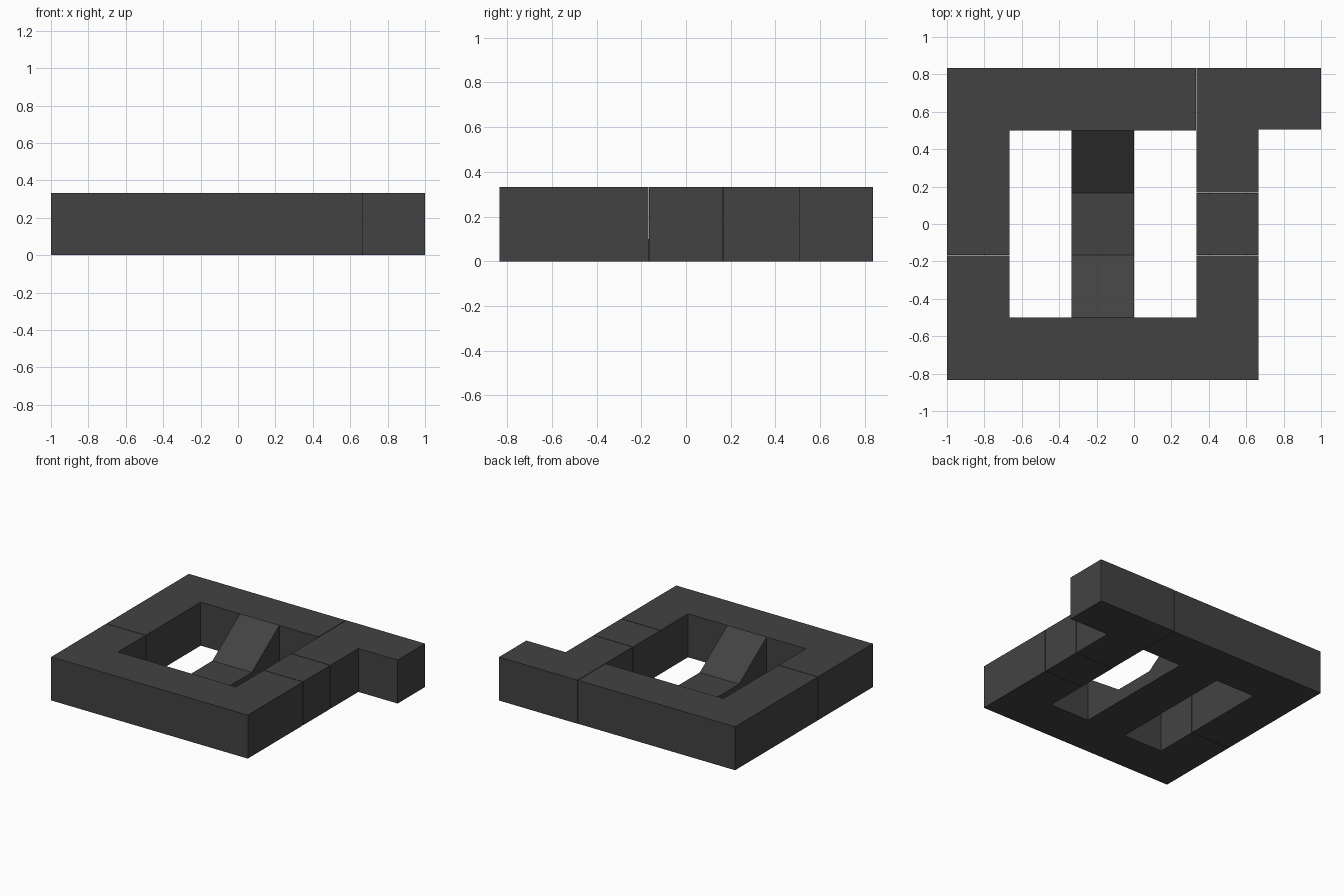
import bpy, bmesh
from mathutils import Matrix

if "Cube" in bpy.data.objects:
    bpy.data.objects.remove(bpy.data.objects["Cube"])

U = 1 / 3          # one block unit
H = U              # height of the blocks
G = 0.002          # half width of the fine joints between pieces

mat = bpy.data.materials.new("charcoal")
mat.diffuse_color = (0.055, 0.055, 0.055, 1)
mat.use_nodes = True
mat.node_tree.nodes["Principled BSDF"].inputs["Base Color"].default_value = mat.diffuse_color


def prism(name, pts, depth, matrix=Matrix()):
    """Extrude a flat outline along its local z by depth."""
    bm = bmesh.new()
    face = bm.faces.new([bm.verts.new((x, y, 0)) for x, y in pts])
    ext = bmesh.ops.extrude_face_region(bm, geom=[face])
    moved = [v for v in ext["geom"] if isinstance(v, bmesh.types.BMVert)]
    bmesh.ops.translate(bm, verts=moved, vec=(0, 0, depth))
    bmesh.ops.transform(bm, matrix=matrix, verts=bm.verts)
    bmesh.ops.recalc_face_normals(bm, faces=bm.faces)
    mesh = bpy.data.meshes.new(name)
    bm.to_mesh(mesh)
    bm.free()
    mesh.materials.append(mat)
    obj = bpy.data.objects.new(name, mesh)
    bpy.context.collection.objects.link(obj)
    return obj


Y0, Y1 = -2.5 * U, 2.5 * U    # front and back edges

# U-shaped front piece with two short arms
prism("front_piece", [
    (-1, Y0), (2 * U, Y0), (2 * U, -U / 2 - G), (U, -U / 2 - G), (U, -0.5),
    (-2 * U, -0.5), (-2 * U, -U / 2 - G), (-1, -U / 2 - G)], H)

# L-shaped back piece with the left arm
prism("back_left_piece", [
    (-1, -U / 2 + G), (-2 * U, -U / 2 + G), (-2 * U, 0.5),
    (U - G, 0.5), (U - G, Y1), (-1, Y1)], H)

# L-shaped piece overhanging to the right
prism("back_right_piece", [
    (U + G, U / 2 + G), (2 * U, U / 2 + G), (2 * U, 0.505), (1, 0.505),
    (1, Y1 + G), (U + G, Y1 + G)], H)

# single block between the right arms
prism("right_block", [
    (U, -U / 2 + G), (2 * U, -U / 2 + G), (2 * U, U / 2 - G), (U, U / 2 - G)], H)

# middle bar: side profile (y, z) dipping to a thin flat, extruded along x
to_x = Matrix(((0, 0, 1, -U), (1, 0, 0, 0), (0, 1, 0, 0), (0, 0, 0, 1)))
prism("middle_bar", [
    (-0.5, 0), (0.5, 0), (0.5, H), (U / 2, 0.1), (-U / 2, 0.1), (-0.5, H)], U, to_x)
